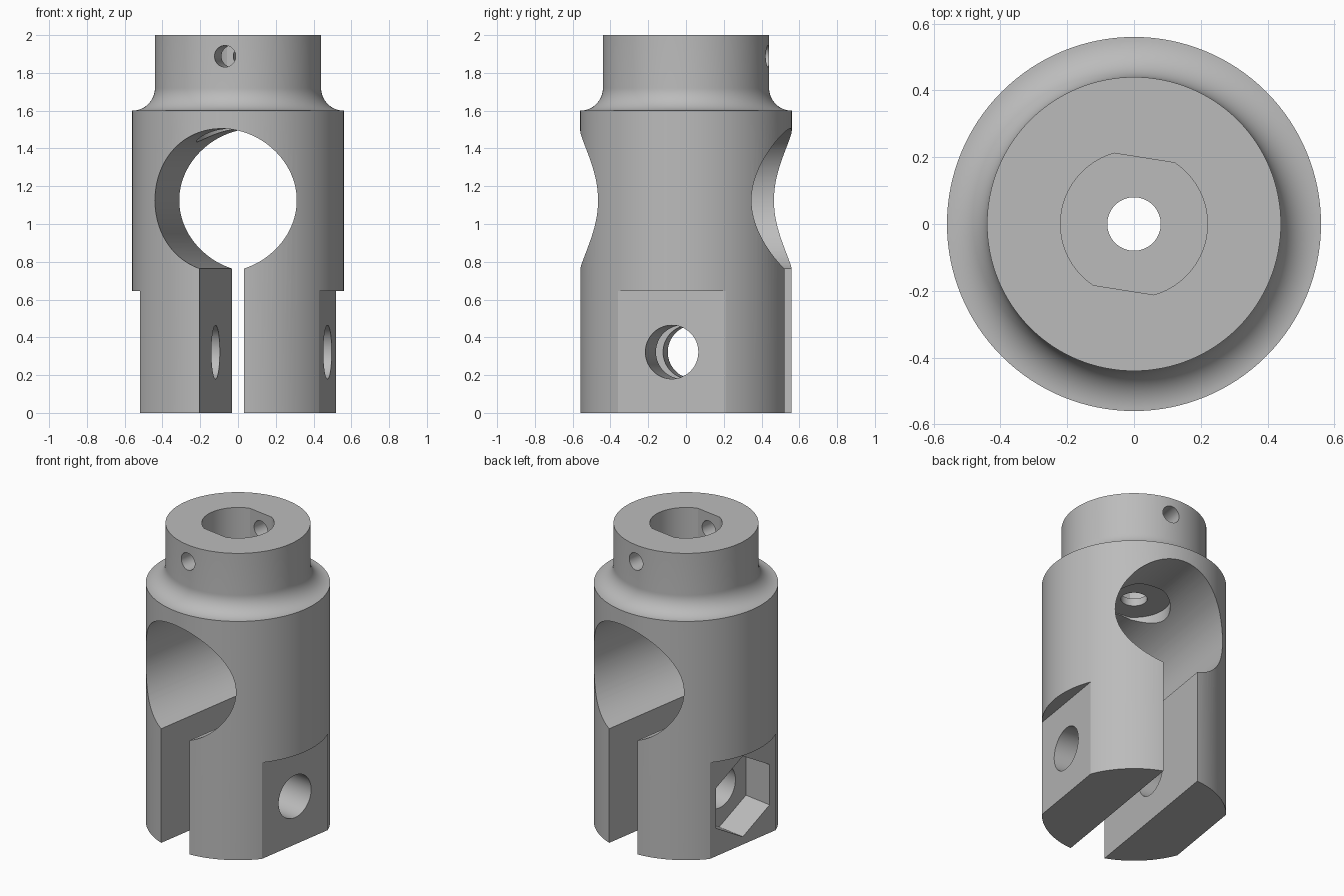
import bpy, bmesh, math
from mathutils import Matrix, Vector

cube = bpy.data.objects.get("Cube")
if cube:
    bpy.data.objects.remove(cube, do_unlink=True)

TURN = Matrix.Rotation(math.radians(-9), 4, 'Z')   # bores are turned slightly off the axes
SIDES = 128

grey = bpy.data.materials.new("plain grey")
grey.use_nodes = True
COLOUR = (0.5, 0.5, 0.5, 1)
grey.diffuse_color = COLOUR
grey.node_tree.nodes["Principled BSDF"].inputs["Base Color"].default_value = COLOUR


def add_object(name, bm):
    bmesh.ops.recalc_face_normals(bm, faces=bm.faces)
    mesh = bpy.data.meshes.new(name)
    bm.to_mesh(mesh)
    bm.free()
    mesh.materials.append(grey)
    obj = bpy.data.objects.new(name, mesh)
    bpy.context.collection.objects.link(obj)
    return obj


def box(name, low, high):
    bm = bmesh.new()
    low, high = Vector(low), Vector(high)
    bmesh.ops.create_cube(bm, size=1)
    bmesh.ops.scale(bm, vec=high - low, verts=bm.verts)
    bmesh.ops.translate(bm, vec=(low + high) / 2, verts=bm.verts)
    return add_object(name, bm)


def rod(name, radius, start, end, sides=SIDES):
    """Prism or cylinder running from start to end."""
    bm = bmesh.new()
    start, end = Vector(start), Vector(end)
    axis = end - start
    place = Matrix.Translation((start + end) / 2) @ axis.to_track_quat('Z', 'Y').to_matrix().to_4x4()
    bmesh.ops.create_cone(bm, cap_ends=True, segments=sides, radius1=radius,
                          radius2=radius, depth=axis.length, matrix=place)
    return add_object(name, bm)


def flatted_pocket(name, low, high):
    """Round pocket with two opposite flats."""
    bm = bmesh.new()
    half = math.acos(0.2 / 0.22)
    outline = []
    for base in (0, math.pi):
        for i in range(49):
            a = base - math.pi / 2 + half + (math.pi - 2 * half) * i / 48
            outline.append(bm.verts.new((0.22 * math.cos(a), 0.22 * math.sin(a), low)))
    face = bm.faces.new(outline)
    top = bmesh.ops.extrude_face_region(bm, geom=[face])["geom"]
    bmesh.ops.translate(bm, vec=(0, 0, high - low),
                        verts=[v for v in top if isinstance(v, bmesh.types.BMVert)])
    return add_object(name, bm)


# Turned body: wide barrel, filleted shoulder, narrow neck
fillet = [(0.56 - 0.12 * math.sin(a), 1.72 - 0.12 * math.cos(a))
          for a in (math.pi / 2 * i / 16 for i in range(17))]
profile = [(0, 0), (0.56, 0)] + fillet + [(0.44, 2), (0, 2)]
bm = bmesh.new()
points = [bm.verts.new((r, 0, z)) for r, z in profile]
edges = [bm.edges.new(pair) for pair in zip(points, points[1:])]
bmesh.ops.spin(bm, geom=points + edges, cent=(0, 0, 0), axis=(0, 0, 1),
               angle=2 * math.pi, steps=SIDES, use_duplicate=False)
bmesh.ops.remove_doubles(bm, verts=bm.verts, dist=1e-4)
bmesh.ops.dissolve_limit(bm, angle_limit=0.001, verts=bm.verts, edges=bm.edges)
body = add_object("coupling_body", bm)

cutters = [
    # Cross bore and clamping slot below it
    rod("cross_bore", 0.38, (0, -1, 1.125), (0, 1, 1.125)),
    box("clamp_slot", (-0.12, -1, -0.5), (0.12, 1, 1)),
    # Side flats, bolt hole and nut pocket
    box("left_flat", (0.48, -1, -0.5), (1, 1, 0.645)),
    box("right_flat", (-1, -1, -0.5), (-0.48, 1, 0.645)),
    rod("bolt_hole", 0.142, (-1, 0, 0.322), (1, 0, 0.322)),
    # Shaft sockets above and below a thin web with a centre hole
    flatted_pocket("shaft_socket", 1.56, 2.2),
    flatted_pocket("lower_socket", 1.2, 1.51),
    rod("centre_hole", 0.08, (0, 0, 1.3), (0, 0, 1.8)),
    # Set screw holes through the neck
    rod("set_screw_hole", 0.057, (0, -1, 1.888), (0, 1, 1.888), 48),
]

# Hexagonal nut pocket with points facing front and back
bm = bmesh.new()
bmesh.ops.create_circle(bm, cap_ends=True, segments=6, radius=0.27,
                        matrix=Matrix.Translation((-0.28, 0, 0.322))
                        @ Matrix.Rotation(math.pi / 2, 4, 'Z')
                        @ Matrix.Rotation(math.pi / 2, 4, 'X'))
hexagon = bmesh.ops.extrude_face_region(bm, geom=bm.faces[:])["geom"]
bmesh.ops.translate(bm, vec=(-0.5, 0, 0),
                    verts=[v for v in hexagon if isinstance(v, bmesh.types.BMVert)])
cutters.append(add_object("nut_pocket", bm))

bpy.ops.object.select_all(action='DESELECT')
bpy.context.view_layer.objects.active = body
body.select_set(True)
for cutter in cutters:
    cutter.data.transform(TURN)
    cutter.hide_render = True
    cut = body.modifiers.new(cutter.name, 'BOOLEAN')
    cut.operation = 'DIFFERENCE'
    cut.solver = 'EXACT'
    cut.object = cutter
    bpy.ops.object.modifier_apply(modifier=cut.name)
for cutter in cutters:
    bpy.data.objects.remove(cutter, do_unlink=True)

bpy.ops.object.shade_smooth_by_angle(angle=math.radians(20))
